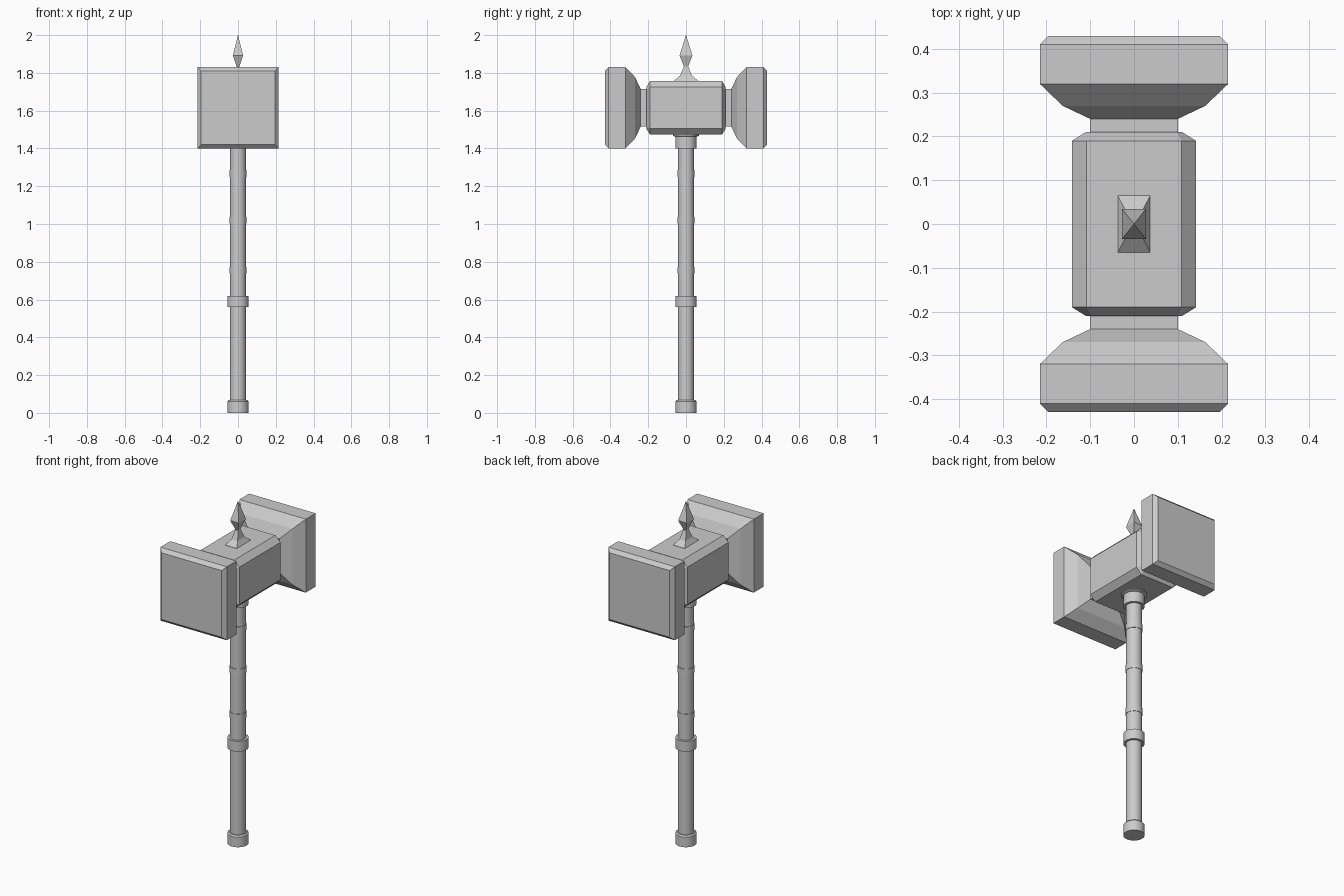
import bpy, bmesh, math

if "Cube" in bpy.data.objects:
    bpy.data.objects.remove(bpy.data.objects["Cube"])

HEAD_Z = 1.615


def loft(name, rings, smooth=False):
    """Skin a stack of equal-length point rings and cap both ends."""
    bm = bmesh.new()
    rows = [[bm.verts.new(p) for p in ring] for ring in rings]
    n = len(rows[0])
    for a, b in zip(rows, rows[1:]):
        for i in range(n):
            j = (i + 1) % n
            bm.faces.new((a[i], a[j], b[j], b[i]))
    bm.faces.new(rows[0])
    bm.faces.new(rows[-1])
    bmesh.ops.remove_doubles(bm, verts=bm.verts, dist=1e-5)
    bmesh.ops.recalc_face_normals(bm, faces=bm.faces)
    me = bpy.data.meshes.new(name)
    bm.to_mesh(me)
    bm.free()
    ob = bpy.data.objects.new(name, me)
    bpy.context.collection.objects.link(ob)
    if smooth:
        bpy.ops.object.select_all(action='DESELECT')
        bpy.context.view_layer.objects.active = ob
        ob.select_set(True)
        bpy.ops.object.shade_smooth_by_angle(angle=math.radians(35))
    return ob


def turned(name, profile, sides=16):
    """Round part from (radius, z) pairs."""
    ang = [2 * math.pi * (i + 0.5) / sides for i in range(sides)]
    return loft(name, [[(r * math.cos(a), r * math.sin(a), z) for a in ang]
                       for r, z in profile], True)


def square(h, y):
    return [(sx * h, y, HEAD_Z + sz * h)
            for sx, sz in ((-1, -1), (1, -1), (1, 1), (-1, 1))]


def octagon(h, c, y):
    k = h - c
    pts = ((-k, -h), (k, -h), (h, -k), (h, k), (k, h), (-k, h), (-h, k), (-h, -k))
    return [(x, y, HEAD_Z + z) for x, z in pts]


# Handle shaft, pommel, grip ring and collar
turned("shaft", [(0.043, 0.03), (0.043, 1.43)])
turned("pommel", [(0.057, 0), (0.057, 0.06), (0.05, 0.067), (0.042, 0.067)])
turned("grip_ring", [(0.042, 0.56), (0.057, 0.56), (0.057, 0.62), (0.042, 0.62)])
turned("collar", [(0.042, 1.40), (0.057, 1.40), (0.057, 1.462),
                  (0.07, 1.467), (0.07, 1.485)])

# Thin bands on the upper shaft
for i, z in enumerate((0.755, 1.02, 1.267)):
    turned(f"shaft_band_{i + 1}", [(0.042, z - 0.018), (0.0455, z - 0.018),
                                   (0.0455, z + 0.018), (0.042, z + 0.018)])

# Chamfered central block of the head
loft("head_block", [octagon(0.11, 0.012, -0.21), octagon(0.142, 0.033, -0.19),
                    octagon(0.142, 0.033, 0.19), octagon(0.11, 0.012, 0.21)])

# Neck and striking face, mirrored to the back
face = loft("striking_face", [square(h, -y) for h, y in (
    (0.10, 0.20), (0.10, 0.24), (0.163, 0.27), (0.215, 0.32),
    (0.215, 0.41), (0.195, 0.43))])
mod = face.modifiers.new("mirror", 'MIRROR')
mod.use_axis = (False, True, False)

# Four-sided top spike: half width, half depth, height
spike = [(0.037, 0.065, 1.75), (0.037, 0.065, 1.758), (0.02, 0.032, 1.785),
         (0.008, 0.011, 1.835), (0.027, 0.034, 1.892), (0.0005, 0.0005, 2.0)]
loft("top_spike", [[(-x, -y, z), (x, -y, z), (x, y, z), (-x, y, z)]
                   for x, y, z in spike])
